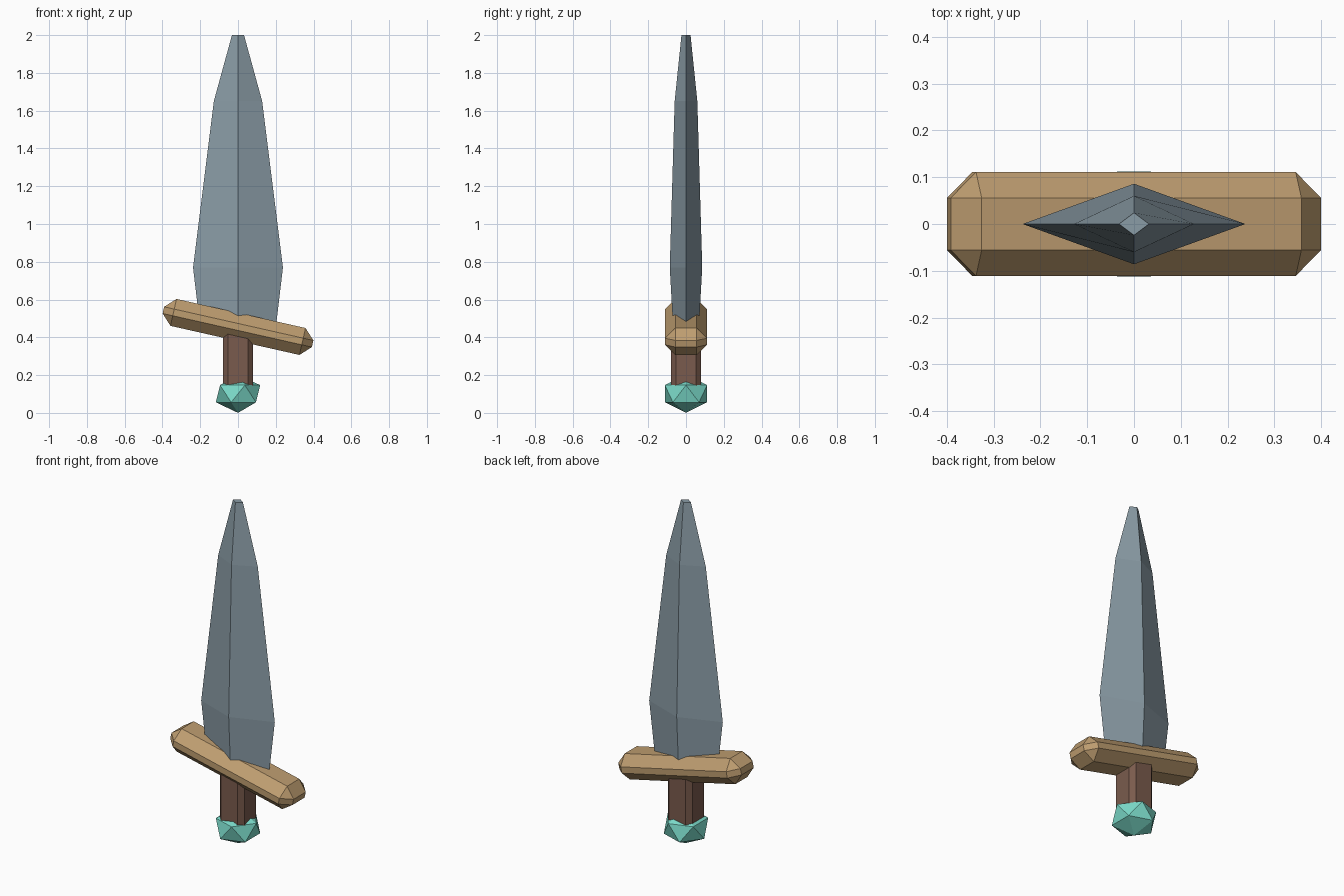
import bpy, bmesh, math

cube = bpy.data.objects.get("Cube")
if cube:
    bpy.data.objects.remove(cube, do_unlink=True)


def material(name, rgb):
    mat = bpy.data.materials.new(name)
    mat.use_nodes = True
    mat.diffuse_color = (*rgb, 1)
    bsdf = mat.node_tree.nodes["Principled BSDF"]
    bsdf.inputs["Base Color"].default_value = (*rgb, 1)
    bsdf.inputs["Roughness"].default_value = 0.8
    return mat


def finish(bm, name, mat):
    bmesh.ops.recalc_face_normals(bm, faces=bm.faces)
    mesh = bpy.data.meshes.new(name)
    bm.to_mesh(mesh)
    bm.free()
    mesh.materials.append(mat)
    obj = bpy.data.objects.new(name, mesh)
    bpy.context.collection.objects.link(obj)
    return obj


def bevelled_box(name, half, bevel, mat, z, tilt=0):
    bm = bmesh.new()
    bmesh.ops.create_cube(bm, size=2)
    bmesh.ops.scale(bm, vec=half, verts=bm.verts)
    bmesh.ops.bevel(bm, geom=bm.edges[:], offset=bevel, segments=1,
                    affect='EDGES', clamp_overlap=True)
    obj = finish(bm, name, mat)
    obj.location.z = z
    obj.rotation_euler.y = tilt
    return obj


steel = material("blue grey steel", (0.255, 0.332, 0.380))
tan = material("tan wood", (0.515, 0.337, 0.162))
brown = material("brown grip", (0.195, 0.105, 0.074))
teal = material("teal gem", (0.195, 0.694, 0.578))

# Blade: diamond sections lofted upward (height, half width, half depth)
sections = [(0.45, 0.20, 0.068), (0.77, 0.238, 0.086),
            (1.65, 0.128, 0.060), (2.0, 0.032, 0.024)]
bm = bmesh.new()
rings = [[bm.verts.new(p) for p in ((w, 0, z), (0, d, z), (-w, 0, z), (0, -d, z))]
         for z, w, d in sections]
for low, high in zip(rings, rings[1:]):
    for i in range(4):
        j = (i + 1) % 4
        bm.faces.new((low[i], low[j], high[j], high[i]))
bm.faces.new(rings[0])
bm.faces.new(rings[-1])
finish(bm, "blade", steel)

# Tilted crossguard and upright grip
bevelled_box("crossguard", (0.405, 0.111, 0.073), 0.055, tan, 0.455, math.radians(12.7))
bevelled_box("grip", (0.08, 0.08, 0.18), 0.026, brown, 0.28)

# Faceted gem pommel, slightly squashed
bm = bmesh.new()
bmesh.ops.create_icosphere(bm, subdivisions=1, radius=0.1315)
bmesh.ops.scale(bm, vec=(1, 1, 0.77), verts=bm.verts)
bmesh.ops.translate(bm, vec=(0, 0, 0.1015), verts=bm.verts)
finish(bm, "pommel", teal)
